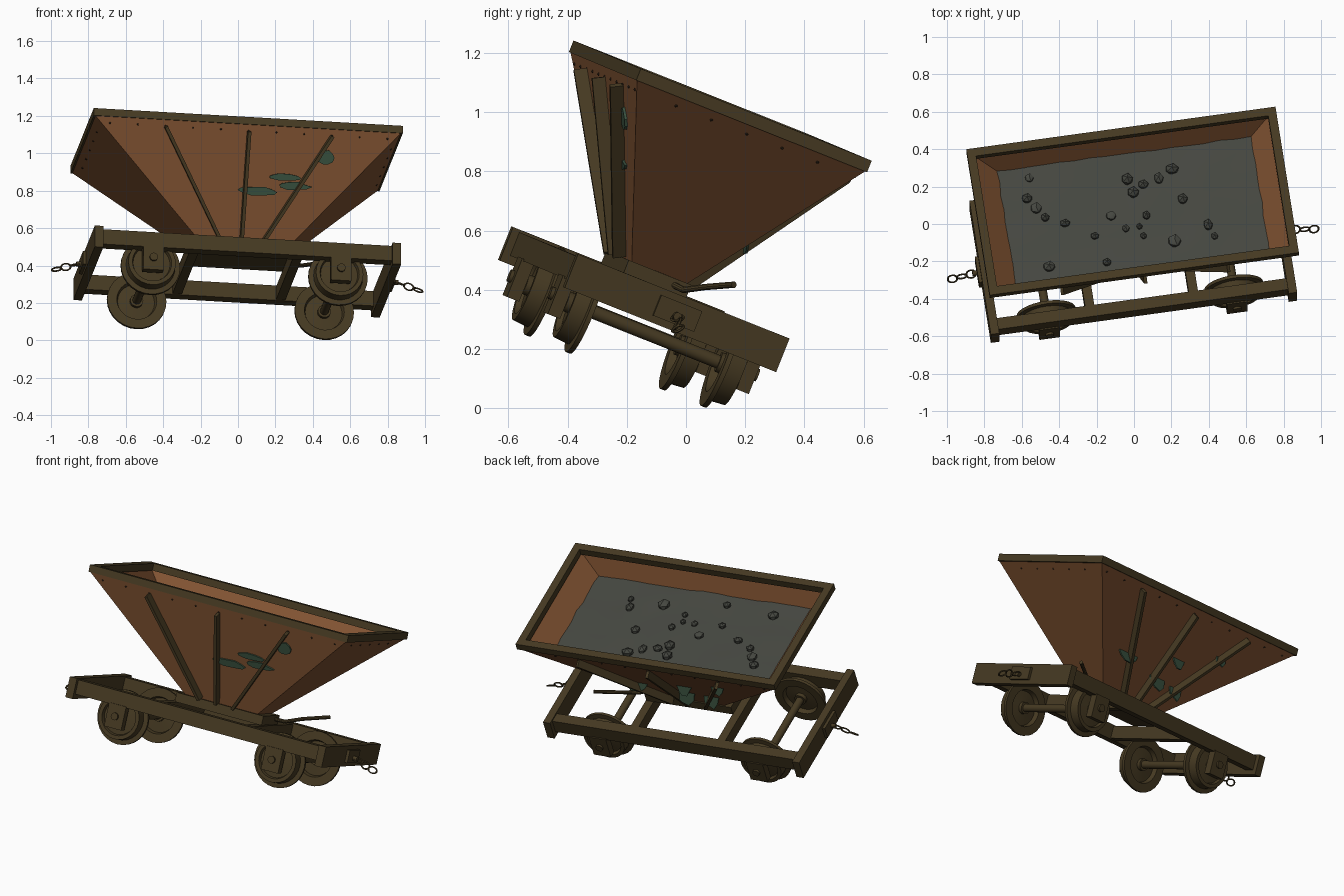
import bpy, bmesh, math, random
from mathutils import Matrix, Vector

random.seed(7)
if "Cube" in bpy.data.objects:
    bpy.data.objects.remove(bpy.data.objects["Cube"])

# Whole wagon is built level, then tipped into its pose
AX = Vector((0.988, 0.136, -0.057)).normalized()
AZ = AX.cross(Vector((-0.148, 0.918, -0.366))).normalized()
AY = AZ.cross(AX)
POSE = Matrix.Translation((0.006, 0, 0.004)) @ Matrix((AX, AY, AZ)).transposed().to_4x4()
UPRIGHT = Vector((AX.z, AY.z, AZ.z))  # true vertical as seen from the level wagon
CX, CY = -0.05, -0.263  # wagon centre, level


def material(name, rgb):
    m = bpy.data.materials.new(name)
    m.use_nodes = True
    m.diffuse_color = (*rgb, 1)
    m.node_tree.nodes["Principled BSDF"].inputs["Base Color"].default_value = (*rgb, 1)
    return m


RUST = material("rusty steel", (0.215, 0.085, 0.031))
IRON = material("dark brown iron", (0.061, 0.042, 0.016))
ORE = material("grey ore", (0.06, 0.063, 0.052))
GREEN = material("old green paint", (0.042, 0.084, 0.05))
BOLT = material("dark bolt", (0.03, 0.018, 0.01))


def finish(name, bm, mat, smooth=False):
    bmesh.ops.recalc_face_normals(bm, faces=bm.faces)
    me = bpy.data.meshes.new(name)
    bm.to_mesh(me)
    bm.free()
    me.materials.append(mat)
    ob = bpy.data.objects.new(name, me)
    bpy.context.collection.objects.link(ob)
    ob.matrix_world = POSE
    if smooth:
        bpy.ops.object.select_all(action='DESELECT')
        ob.select_set(True)
        bpy.context.view_layer.objects.active = ob
        bpy.ops.object.shade_smooth_by_angle(angle=math.radians(35))
    return ob


def box(name, lo, hi):
    lo, hi = Vector(lo), Vector(hi)
    bm = bmesh.new()
    bmesh.ops.create_cube(bm, size=1, matrix=Matrix.Translation((lo + hi) / 2)
                          @ Matrix.Diagonal((*(hi - lo), 1)))
    finish(name, bm, IRON)


def bar(name, a, b, normal, width, depth):
    """Flat bar from a to b whose depth runs along the normal."""
    d = (b - a).normalized()
    side = d.cross(normal).normalized()
    rot = Matrix((side, side.cross(d), d)).transposed().to_4x4()
    bm = bmesh.new()
    bmesh.ops.create_cube(bm, size=1, matrix=Matrix.Translation((a + b) / 2) @ rot
                          @ Matrix.Diagonal((width, depth, (b - a).length, 1)))
    finish(name, bm, IRON)


def rod(name, a, b, r, sides=16):
    a, b = Vector(a), Vector(b)
    bm = bmesh.new()
    rot = (b - a).to_track_quat('Z', 'Y').to_matrix().to_4x4()
    bmesh.ops.create_cone(bm, cap_ends=True, segments=sides, radius1=r, radius2=r,
                          depth=(b - a).length, matrix=Matrix.Translation((a + b) / 2) @ rot)
    finish(name, bm, IRON, True)


# Hopper: open tapered shell
TOP, BOT = 0.97, 0.38
TX, TY, BX, BY = 0.83, 0.422, 0.225, 0.097


def ring(half_x, half_y, cx, cy, z):
    return [(cx + sx * half_x, cy + sy * half_y, z)
            for sx, sy in ((-1, -1), (1, -1), (1, 1), (-1, 1))]


bm = bmesh.new()
low = [bm.verts.new(p) for p in ring(BX, BY, CX + 0.02, -0.285, BOT)]
high = [bm.verts.new(p) for p in ring(TX, TY, CX - 0.006, -0.264, TOP)]
bm.faces.new(low[::-1])
for i in range(4):
    j = (i + 1) % 4
    bm.faces.new((low[i], low[j], high[j], high[i]))
hopper = finish("hopper", bm, RUST)
solid = hopper.modifiers.new("wall", 'SOLIDIFY')
solid.thickness, solid.offset = 0.015, 1 if hopper.data.polygons[0].normal.z > 0 else -1

# Rim around the hopper mouth
RX0, RX1, RY0, RY1 = -0.891, 0.78, -0.688, 0.161
for side, y in (("front", RY0), ("back", RY1 - 0.046)):
    box(side + "_rim", (RX0, y, 0.965), (RX1, y + 0.046, 1.007))
for side, x in (("right", RX0), ("left", RX1 - 0.046)):
    box(side + "_rim", (x, RY0 + 0.046, 0.965), (x + 0.046, RY1 - 0.046, 1.007))


def wall(x, z, s):
    """Point on the front (s=-1) or back (s=1) hopper wall."""
    t = (TOP - z) / (TOP - BOT)
    mid = -0.264 - 0.021 * t
    return Vector((x, mid + s * (TY + (BY - TY) * t), z))


def wall_normal(s):
    return Vector((0, s * (TOP - BOT), -(TY - BY))).normalized()


# Thin upright straps fanning up both long walls
for s, side in ((-1, "front"), (1, "back")):
    n = wall_normal(s)
    for k in (-1, 0, 1):
        bar(f"{side}_strap", wall(CX + k * 0.108, 0.4, s) + n * 0.022,
            wall(CX + k * 0.45, 0.935, s) + n * 0.022, n, 0.018, 0.046)


def shard(name, centre, across, up, w, h, thick):
    """Thin ragged plate, w and h being its half width and half height."""
    bm = bmesh.new()
    vs = []
    for i in range(10):
        a, r = i * math.tau / 10, random.uniform(0.8, 1.15)
        vs.append(bm.verts.new(centre + across * (w * r * math.cos(a)) + up * (h * r * math.sin(a))))
    out = bmesh.ops.extrude_face_region(bm, geom=[bm.faces.new(vs)])
    bmesh.ops.translate(bm, vec=across.cross(up).normalized() * thick,
                        verts=[v for v in out["geom"] if isinstance(v, bmesh.types.BMVert)])
    finish(name, bm, GREEN)


# Torn green scraps: flat on the front wall, hanging upright through the back wall
ALONG = Vector((1, 0, 0))
for x, z, w, h in ((0.02, 0.65, 0.115, 0.026), (0.165, 0.725, 0.1, 0.018),
                   (0.21, 0.685, 0.09, 0.022), (0.375, 0.83, 0.045, 0.042)):
    shard("front_scrap", wall(x, z, -1), ALONG, (wall(x, 1, -1) - wall(x, 0, -1)).normalized(), w, h, 0.009)
for x, z, w, h in ((0.2, 0.61, 0.08, 0.055), (-0.16, 0.69, 0.045, 0.06), (-0.1, 0.56, 0.06, 0.075),
                   (-0.42, 0.79, 0.045, 0.055), (-0.26, 0.55, 0.055, 0.075)):
    shard("back_scrap", wall(x, z, 1), ALONG, UPRIGHT, w, h, 0.008)

# Bolts under the rim
bm = bmesh.new()
spots = [wall(CX + k * 0.15, 0.935, s) for k in range(-5, 6) for s in (-1, 1)]
spots += [Vector((CX - 0.005 + s * 0.794, CY + k * 0.13, 0.935)) for k in range(-2, 3) for s in (-1, 1)]
for p in spots:
    bmesh.ops.create_icosphere(bm, subdivisions=1, radius=0.006, matrix=Matrix.Translation(p))
finish("rim_bolts", bm, BOLT)

# Ore load with loose rocks
bm = bmesh.new()
bmesh.ops.create_grid(bm, x_segments=16, y_segments=9, size=1,
                      matrix=Matrix.Translation((CX, -0.267, 0.848))
                      @ Matrix.Diagonal((0.697, 0.35, 1, 1)))
for v in bm.verts:
    v.co.z += random.uniform(-0.005, 0.005)
finish("ore_load", bm, ORE, True)
bm = bmesh.new()
for i in range(22):
    p = Vector((CX + random.uniform(-0.6, 0.6), CY + random.uniform(-0.28, 0.28), 0.85))
    squash = [random.uniform(0.8, 1.15) for axis in range(3)]
    bmesh.ops.create_icosphere(bm, subdivisions=1, radius=random.uniform(0.02, 0.036),
                               matrix=Matrix.Translation(p) @ Matrix.Diagonal((*squash, 1)))
finish("ore_rocks", bm, ORE, True)


def block(name, x, y, z, size):
    c, h = Vector((x, y, z)), Vector(size) / 2
    box(name, c - h, c + h)


# Chassis, mirrored about its centre
box("hopper_base", (CX - 0.26, -0.405, 0.335), (CX + 0.3, -0.175, 0.39))
for s in (-1, 1):
    ex = CX + s * 0.805
    block("side_beam", CX, CY + s * 0.33, 0.295, (1.58, 0.065, 0.085))
    block("end_beam", ex, CY, 0.285, (0.046, 0.778, 0.122))
    block("cross_beam", CX + s * 0.28, CY, 0.295, (0.05, 0.6, 0.075))
    block("coupler_plate", ex + s * 0.03, CY, 0.285, (0.02, 0.15, 0.075))
    rod("coupler_pin", (ex, CY, 0.275), (ex + s * 0.065, CY, 0.275), 0.014)
    # Chain of three links
    for k in range(3):
        bpy.ops.mesh.primitive_torus_add(major_radius=0.021, minor_radius=0.0045,
                                         major_segments=14, minor_segments=6)
        link = bpy.context.object
        link.name = "chain_link"
        link.data.materials.append(IRON)
        link.matrix_world = (POSE @ Matrix.Translation((ex + s * (0.072 + k * 0.05), CY, 0.27 - k * 0.016))
                             @ Matrix.Rotation(s * 0.3, 4, 'Y')
                             @ Matrix.Rotation((0.5, 1.4, 0.8)[k], 4, 'X') @ Matrix.Diagonal((1.25, 1, 1, 1)))

# Wheel profile: radius, distance outward
PROFILE = ((0, 0.04), (0.035, 0.04), (0.035, 0.02), (0.1, 0.014), (0.106, 0.034), (0.128, 0.034),
           (0.133, -0.02), (0.16, -0.023), (0.16, -0.04), (0.108, -0.04), (0.1, -0.012),
           (0.035, -0.018), (0.035, -0.04), (0, -0.04))
AXLE = 0.183
for sx in (-1, 1):
    x = CX + sx * 0.507
    rod("axle", (x, CY - 0.33, AXLE), (x, CY + 0.33, AXLE), 0.023)
    for sy in (-1, 1):
        y = CY + sy * 0.28
        bm = bmesh.new()
        vs = [bm.verts.new((x + r, y + sy * o, AXLE)) for r, o in PROFILE]
        es = [bm.edges.new(e) for e in zip(vs, vs[1:])]
        bmesh.ops.spin(bm, geom=vs + es, cent=(x, y, AXLE), axis=(0, 1, 0),
                       angle=math.tau, steps=28)
        bmesh.ops.remove_doubles(bm, verts=bm.verts, dist=0.0005)
        finish("wheel", bm, IRON, True)
        # Bearing box with its cap bolt
        block("bearing_box", x, y + sy * 0.067, 0.19, (0.11, 0.045, 0.14))
        rod("bearing_cap", (x, y + sy * 0.085, 0.19), (x, y + sy * 0.102, 0.19), 0.022)

# Brake lever beside the hopper
path = [(0.2, -0.25, 0.37), (0.3, -0.2, 0.365), (0.38, -0.15, 0.4), (0.52, -0.08, 0.445)]
for a, b in zip(path, path[1:]):
    rod("brake_lever", a, b, 0.011, 10)
